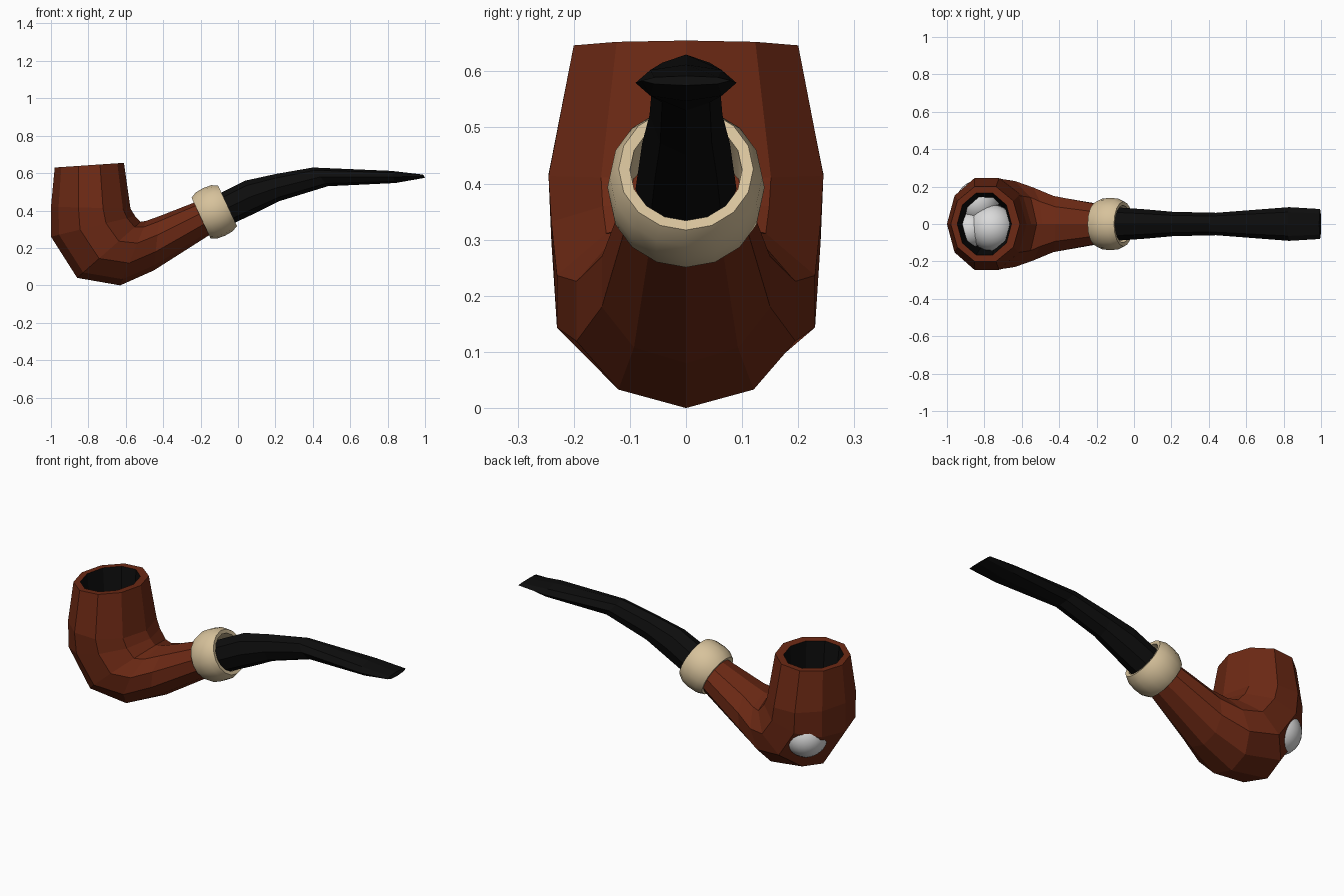
import bpy, bmesh, math
from mathutils import Vector, Matrix

if "Cube" in bpy.data.objects:
    bpy.data.objects.remove(bpy.data.objects["Cube"], do_unlink=True)


def material(name, rgb):
    m = bpy.data.materials.new(name)
    m.use_nodes = True
    m.diffuse_color = (*rgb, 1)
    bsdf = m.node_tree.nodes["Principled BSDF"]
    bsdf.inputs["Base Color"].default_value = (*rgb, 1)
    bsdf.inputs["Roughness"].default_value = 0.6
    return m


brown = material("reddish brown wood", (0.15, 0.022, 0.007))
black = material("black", (0.004, 0.004, 0.004))
cream = material("cream", (0.68, 0.54, 0.33))
white = material("pale grey", (0.7, 0.7, 0.7))


def finish(bm, name, mats):
    bmesh.ops.recalc_face_normals(bm, faces=bm.faces)
    mesh = bpy.data.meshes.new(name)
    bm.to_mesh(mesh)
    bm.free()
    for m in mats:
        mesh.materials.append(m)
    ob = bpy.data.objects.new(name, mesh)
    bpy.context.collection.objects.link(ob)
    return ob


def loft(name, sections, sides, mats, second_strips=0):
    """Sections are (ax, az, bx, bz, half_width): a cross-section spanning a to b."""
    bm = bmesh.new()
    angles = [math.tau * i / sides for i in range(sides)]
    widest = max(math.sin(t) for t in angles)
    rings = []
    for ax, az, bx, bz, w in sections:
        a, b = Vector((ax, 0, az)), Vector((bx, 0, bz))
        mid, half = (a + b) / 2, (a - b) / 2
        rings.append([bm.verts.new(mid + half * math.cos(t)
                      + Vector((0, w * math.sin(t) / widest, 0))) for t in angles])
    first = bm.faces.new(rings[0])
    bm.faces.new(rings[-1])
    first.material_index = 1 if second_strips else 0
    for k in range(len(rings) - 1):
        for i in range(sides):
            j = (i + 1) % sides
            f = bm.faces.new((rings[k][i], rings[k][j], rings[k + 1][j], rings[k + 1][i]))
            f.material_index = 1 if k < second_strips else 0
    return finish(bm, name, mats)


# Bowl and shank in one piece, starting from the floor of the dark bore
loft("bowl_and_shank", [
    (-0.90, 0.17, -0.67, 0.17, 0.13),
    (-0.945, 0.632, -0.655, 0.65, 0.165),
    (-0.98, 0.63, -0.61, 0.655, 0.20),
    (-1.0, 0.42, -0.575, 0.41, 0.245),
    (-1.0, 0.26, -0.55, 0.37, 0.24),
    (-0.86, 0.04, -0.52, 0.34, 0.23),
    (-0.63, 0.0, -0.49, 0.345, 0.195),
    (-0.45, 0.08, -0.42, 0.37, 0.15),
    (-0.12, 0.29, -0.19, 0.46, 0.10),
], 10, [brown, black], second_strips=1)

# Curved stem flattening into the mouthpiece
loft("stem", [
    (-0.14, 0.47, -0.07, 0.31, 0.09),
    (0.04, 0.56, 0.09, 0.385, 0.078),
    (0.20, 0.595, 0.22, 0.45, 0.065),
    (0.40, 0.63, 0.48, 0.53, 0.06),
    (0.82, 0.612, 0.84, 0.547, 0.09),
    (0.99, 0.592, 1.0, 0.575, 0.08),
], 8, [black])

# Rounded collar where stem and shank meet: (radius, offset along axis)
profile = [(0.10, -0.075), (0.12, -0.078), (0.136, -0.045), (0.14, 0),
           (0.136, 0.045), (0.12, 0.078), (0.10, 0.075)]
bm = bmesh.new()
steps = 16
place = (Matrix.Translation((-0.127, 0, 0.393))
         @ Matrix.Rotation(math.radians(65), 4, "Y"))
loops = []
for s in range(steps):
    t = math.tau * s / steps
    loops.append([bm.verts.new(place @ Vector((r * math.cos(t), r * math.sin(t), h)))
                  for r, h in profile])
for s in range(steps):
    p, q = loops[s], loops[(s + 1) % steps]
    for i in range(len(profile)):
        j = (i + 1) % len(profile)
        bm.faces.new((p[i], p[j], q[j], q[i]))
collar = finish(bm, "collar", [cream])

# Round puffs inside the bowl; one swells through the back wall
smooth = [collar]
for name, centre, radius in (("large_puff", (-0.76, -0.02, 0.28), 0.125),
                             ("front_puff", (-0.875, -0.03, 0.27), 0.095),
                             ("back_puff", (-0.835, 0.118, 0.24), 0.115)):
    bm = bmesh.new()
    bmesh.ops.create_uvsphere(bm, u_segments=24, v_segments=14, radius=radius,
                              matrix=Matrix.Translation(centre))
    smooth.append(finish(bm, name, [white]))

bpy.ops.object.select_all(action="DESELECT")
for ob in smooth:
    ob.select_set(True)
bpy.context.view_layer.objects.active = collar
bpy.ops.object.shade_smooth_by_angle(angle=math.radians(40))
